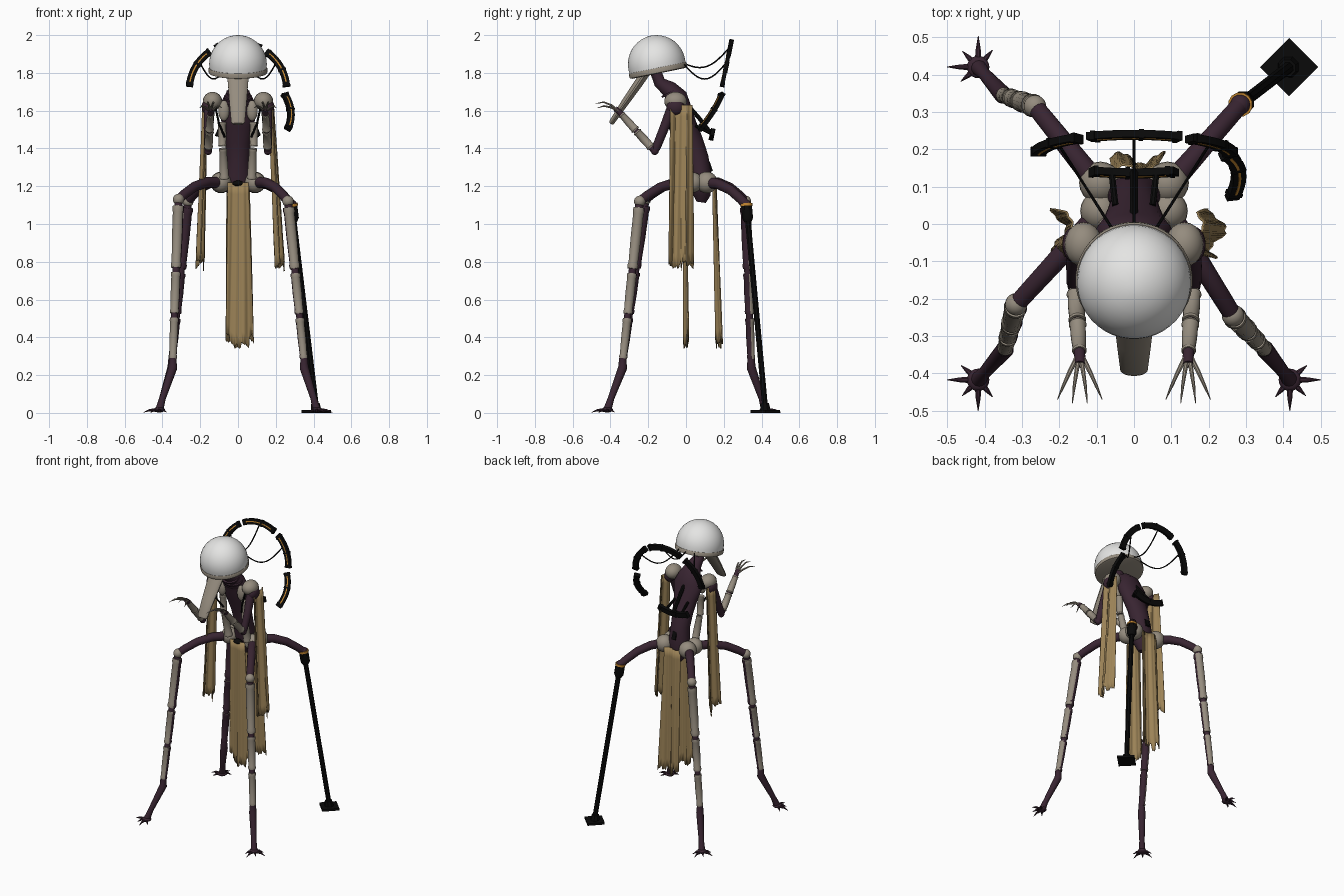
import bpy, bmesh, math, random
from mathutils import Vector as V

if "Cube" in bpy.data.objects:
    bpy.data.objects.remove(bpy.data.objects["Cube"])

random.seed(4)

def material(name, rgb):
    m = bpy.data.materials.new(name)
    m.diffuse_color = (*rgb, 1)
    m.use_nodes = True
    m.node_tree.nodes["Principled BSDF"].inputs["Base Color"].default_value = m.diffuse_color
    return m

WHITE = material("white_shell", (.78, .78, .77))
BONE = material("bone_armor", (.30, .262, .21))
FLESH = material("dark_purple_skin", (.04, .018, .031))
CLOTH = material("tan_cloth", (.33, .225, .095))
BLACK = material("black_metal", (.003, .003, .003))
GOLD = material("gold_trim", (.55, .24, .03))

def finish(name, bm, mat):
    bmesh.ops.recalc_face_normals(bm, faces=bm.faces)
    me = bpy.data.meshes.new(name)
    bm.to_mesh(me)
    bm.free()
    me.materials.append(mat)
    ob = bpy.data.objects.new(name, me)
    bpy.context.collection.objects.link(ob)
    bpy.ops.object.select_all(action='DESELECT')
    ob.select_set(True)
    bpy.context.view_layer.objects.active = ob
    bpy.ops.object.shade_smooth_by_angle(angle=math.radians(40))
    return ob

def tube(name, pts, radii, mat, sides=14, ref=(1, 0, 0)):
    """Loft elliptical rings along a path; radii are (along ref, across)."""
    pts = [V(p) for p in pts]
    if not isinstance(radii, list):
        radii = [radii] * len(pts)
    bm, rings = bmesh.new(), []
    k = math.sqrt(2) if sides == 4 else 1
    for i, p in enumerate(pts):
        t = (pts[min(i + 1, len(pts) - 1)] - pts[max(i - 1, 0)]).normalized()
        u = (V(ref) - t * V(ref).dot(t)).normalized()
        w = t.cross(u)
        r = radii[i] if isinstance(radii[i], tuple) else (radii[i], radii[i])
        angs = [2 * math.pi * (j + .5) / sides for j in range(sides)]
        rings.append([bm.verts.new(p + k * (u * r[0] * math.cos(a) + w * r[1] * math.sin(a))) for a in angs])
    for a, b in zip(rings, rings[1:]):
        for j in range(sides):
            n = (j + 1) % sides
            bm.faces.new((a[j], a[n], b[n], b[j]))
    bm.faces.new(rings[0])
    bm.faces.new(rings[-1])
    return finish(name, bm, mat)

def ball(name, c, r, mat, squash=(1, 1, 1)):
    bm = bmesh.new()
    bmesh.ops.create_uvsphere(bm, u_segments=20, v_segments=12, radius=r)
    for v in bm.verts:
        v.co = V(c) + V([v.co[i] * squash[i] for i in range(3)])
    return finish(name, bm, mat)

def sleeve(name, a, b, r0, r1, out=None):
    """Armour sleeve with flared lips; with out given, the inward side is bare skin."""
    a, b = V(a), V(b)
    fr = (0, .06, .1, .5, .9, .94, 1)
    ob = tube(name, [a.lerp(b, f) for f in fr],
              [(r0 + (r1 - r0) * f) * s for f, s in zip(fr, (1.02, 1.1, .98, 1.03, .96, 1.1, 1.02))], BONE, 16)
    if out:
        ob.data.materials.append(FLESH)
        for p in ob.data.polygons:
            p.material_index = int(p.normal.dot(out) < -.35)

# --- helmet, rim and long mask
axis, hc = V((0, -.2, .98)).normalized(), V((0, -.155, 1.846))
dome_angles = [math.radians(a) for a in (-8, 0, 10, 20, 30, 40, 50, 60, 70, 80, 86, 89.5)]
tube("helmet_dome", [hc + axis * .154 * math.sin(a) for a in dome_angles],
     [.153 * math.cos(a) for a in dome_angles], WHITE, 40)
tube("helmet_rim", [hc + axis * h for h in (-.05, -.046, -.026, -.02)], [.142, .155, .157, .153], BONE, 40)
tube("mask", [(0, -.215, 1.80), (0, -.255, 1.74), (0, -.325, 1.64), (0, -.392, 1.54), (0, -.398, 1.53)],
     [(.06, .025), (.054, .024), (.046, .02), (.037, .015), (.03, .01)], BONE, 16)

# --- torso and neck
body = [(.08, 1.115, .025, .025), (.085, 1.15, .05, .045), (.08, 1.2, .075, .055), (.075, 1.26, .07, .06),
        (.06, 1.35, .062, .06), (.035, 1.44, .07, .056), (.0, 1.53, .085, .055), (-.025, 1.61, .105, .055),
        (-.045, 1.67, .075, .055), (-.09, 1.715, .048, .045), (-.14, 1.75, .036, .032), (-.165, 1.82, .03, .03)]
tube("torso", [(0, y, z) for y, z, _, _ in body], [(a, b) for _, _, a, b in body], FLESH, 20)
for i in range(5):
    y, z = .125 - i * .031, 1.3 + i * .075
    tube("spine_plate", [(0, y, z - .025), (0, y - .016, z + .025)], [(.014, .018)] * 2, BLACK, 4)
ball("belt_clasp", (0, .0, 1.215), .03, BLACK, (1, .8, .5))
for i in range(3):
    z = 1.7 - i * .025
    tube("neck_ring", [(0, -.085 + i * .02, z), (0, -.08 + i * .02, z - .01)], [(.062 + i * .013, .052)] * 2, FLESH, 16)

# --- shoulders, arms, ribs, hips: both sides
for s in (-1, 1):
    ball("shoulder", (.135 * s, -.055, 1.65), .06, BONE, (.85, 1, .82))
    ball("chest_plate", (.075 * s, -.07, 1.6), .042, BONE, (.7, .5, 1.3))
    ball("shoulder_cap", (.16 * s, -.055, 1.62), .04, FLESH, (.8, 1.2, 1.1))
    elbow, wrist = V((.158 * s, -.165, 1.385)), V((.145 * s, -.355, 1.595))
    tube("upper_arm", [(.15 * s, -.07, 1.62), (.157 * s, -.115, 1.51), (.158 * s, -.155, 1.41), elbow],
         [.03, .025, .023, .018], FLESH)
    ball("elbow", elbow, .02, FLESH)
    tube("forearm_core", [elbow, wrist, wrist + V((0, -.02, .015))], [.018, .015, .014], FLESH)
    sleeve("forearm_lower", elbow.lerp(wrist, .1), elbow.lerp(wrist, .5), .022, .022)
    sleeve("forearm_upper", elbow.lerp(wrist, .53), elbow.lerp(wrist, .93), .022, .018)
    for dx in (-.06, -.02, .02, .06):
        e = abs(dx)
        tube("finger", [wrist + V((dx * .15, -.005, .005)), wrist + V((dx * .45, -.04, .04 - e * .3)),
                        wrist + V((dx * .75, -.08, .06 - e * .5)), wrist + V((dx, -.13 + e * .25, .055 - e * .6))],
             [.007, .006, .0045, .001], BONE, 8)
    sleeve("side_rib_upper", (.085 * s, -.045, 1.54), (.082 * s, -.04, 1.41), .022, .021)
    sleeve("side_rib_lower", (.08 * s, -.035, 1.4), (.072 * s, .0, 1.24), .02, .025)
    tube("chest_strap", [(.12 * s, -.09, 1.62), (.1 * s, -.1, 1.53), (.07 * s, -.06, 1.46)], .006, BLACK, 8)
    ball("front_hip", (.09 * s, .035, 1.22), .054, BONE)
    ball("rear_hip", (.09 * s, .11, 1.22), .057, BONE)

# --- legs
def foot(c):
    ball("foot", c + V((0, 0, .003)), .03, FLESH, (1, 1, .5))
    out = math.atan2(c.y, c.x)
    for d, l in ((-85, .06), (-45, .083), (0, .06), (45, .083), (85, .06)):
        a = out + math.radians(d)
        dv = V((math.cos(a), math.sin(a), 0))
        tube("toe", [c + dv * .015, c + dv * l * .6 + V((0, 0, .001)), c + dv * l - V((0, 0, .011))],
             [.01, .007, .001], FLESH, 8, (0, 0, 1))

def thigh(hip, knee):
    hip, knee = V(hip), V(knee)
    fr = (0, .3, .6, .85, 1)
    tube("thigh", [hip.lerp(knee, f) + V((0, 0, .034 * math.sin(f * math.pi))) for f in fr],
         [.03, .028, .026, .025, .024], FLESH)

def leg(hip, knee, shin, end):
    thigh(hip, knee)
    knee, shin, end = V(knee), V(shin), V(end)
    out = V((knee.x, knee.y, 0)).normalized()
    tube("shin_core", [knee, shin], [.022, .017], FLESH)
    ball("knee", knee, .03, BONE)
    for f0, f1, r0, r1 in ((.04, .42, .029, .026), (.45, .7, .025, .023), (.73, .98, .023, .02)):
        sleeve("shin_sleeve", knee.lerp(shin, f0), knee.lerp(shin, f1), r0, r1, out)
    tube("ankle", [shin + V((0, 0, .02)), shin - V((0, 0, .03)), shin.lerp(end, .75), end],
         [.019, .024, .017, .022], FLESH)
    foot(end)

leg((-.1, .02, 1.22), (-.315, -.215, 1.13), (-.345, -.335, .27), (-.417, -.417, .014))
leg((.1, .02, 1.22), (.265, -.245, 1.12), (.35, -.335, .27), (.417, -.417, .014))
leg((-.1, .11, 1.22), (-.265, .315, 1.12), (-.35, .345, .27), (-.417, .42, .014))

# --- rear right leg: metal prosthesis
knee, base = V((.285, .32, 1.1)), V((.415, .42, .02))
thigh((.1, .11, 1.22), knee)
ball("prosthetic_joint", knee, .028, FLESH)
d = (base - knee).normalized()
tube("prosthetic_collar", [knee - d * .008, knee + d * .006], .033, GOLD, 12)
tube("prosthetic_socket", [knee + d * .005, knee + d * .07, knee + d * .09], [.031, .031, .02], BLACK, 8)
tube("prosthetic_rod", [knee + d * .08, base], .016, BLACK, 8, (1, 1, 0))
tube("prosthetic_plate", [(.415, .42, 0), (.415, .42, .015)], .055, BLACK, 4, (1, 1, 0))
tube("prosthetic_ankle", [(.413, .42, .012), (.41, .417, .05)], [.03, .024], BLACK, 8)

# --- broken ring behind the shoulders
N = V((0, 1, -.208)).normalized()

def ring_point(a):
    z = 1.71 + .248 * math.sin(a)
    return V((.258 * math.cos(a), .187 + .208 * (z - 1.71), z))

def ring_piece(pts, n):
    tube("ring_segment", pts, (.01, .0185), BLACK, 4, n)
    tube("ring_gold_line", [p - V(n) * .01 for p in pts[1:-1]], (.0015, .0035), GOLD, 4, n)
    for i in (0, len(pts) // 2 - 1, len(pts) - 2):
        tube("ring_clamp", [pts[i], pts[i].lerp(pts[i + 1], .5)], (.0125, .0205), BLACK, 4, n)

for a0, a1 in ((62, 118), (125, 176), (4, 55), (244, 296)):
    ring_piece([ring_point(math.radians(a0 + (a1 - a0) * i / 10)) for i in range(11)], N)
p0, p1, p2 = V((.245, .19, 1.69)), V((.305, .15, 1.59)), V((.262, .07, 1.5))
n3 = (p1 - p0).cross(p2 - p0).normalized()
ring_piece([p0.lerp(p1, i / 10).lerp(p1.lerp(p2, i / 10), i / 10) for i in range(11)], n3 if n3.y > 0 else -n3)

# --- sagging cables and ring braces
def cable(a, b, sag, r=.004):
    a, b = V(a), V(b)
    tube("cable", [a.lerp(b, i / 12) - V((0, 0, sag * math.sin(math.pi * i / 12))) for i in range(13)], r, BLACK, 6)

cable((0, -.01, 1.85), (0, .235, 1.94), .06)
for s in (-1, 1):
    cable((.06 * s, -.01, 1.845), (.2 * s, .21, 1.85), .08)
    tube("ring_brace", [(.05 * s, .05, 1.52), (.06 * s, .14, 1.475)], .009, BLACK, 8)
tube("ring_spine", [(0, .0, 1.64), (0, .07, 1.56), (0, .14, 1.47)], .012, BLACK, 8)

# --- torn cloth panels
def cloth(name, top, bottom, across, w0, w1, fold, cols=28, rows=14):
    top, bottom, across = V(top), V(bottom), V(across)
    nrm = across.cross(V((0, 0, 1)))
    bm, grid = bmesh.new(), []
    strips = [random.uniform(.93, 1) for _ in range(cols // 4 + 1)]
    length = [strips[c // 4] - random.uniform(0, .03) for c in range(cols + 1)]
    length[cols // 2] = 1
    for r in range(rows + 1):
        row = []
        for c in range(cols + 1):
            u, f = c / cols - .5, r / rows * length[c]
            p = top.lerp(bottom, f) + across * u * (w0 + (w1 - w0) * f)
            p += nrm * fold * (.5 + .5 * f) * (math.sin(u * 8 + f) + .2 * math.sin(u * 30 + 3 * f))
            row.append(bm.verts.new(p))
        grid.append(row)
    for a, b in zip(grid, grid[1:]):
        for c in range(cols):
            bm.faces.new((a[c], a[c + 1], b[c + 1], b[c]))
    ob = finish(name, bm, CLOTH)
    mod = ob.modifiers.new("thickness", 'SOLIDIFY')
    mod.thickness, mod.offset = .006, 0

cloth("left_shoulder_drape", (-.175, -.025, 1.63), (-.2, -.025, .75), (0, 1, 0), .115, .135, .02)
cloth("right_shoulder_drape", (.175, -.025, 1.63), (.225, -.025, .75), (0, 1, 0), .115, .135, .023)
cloth("front_skirt", (0, -.005, 1.22), (.01, .0, .34), (1, 0, 0), .11, .15, .012)
cloth("rear_skirt", (0, .15, 1.22), (.01, .175, .34), (1, 0, 0), .12, .15, .016)
